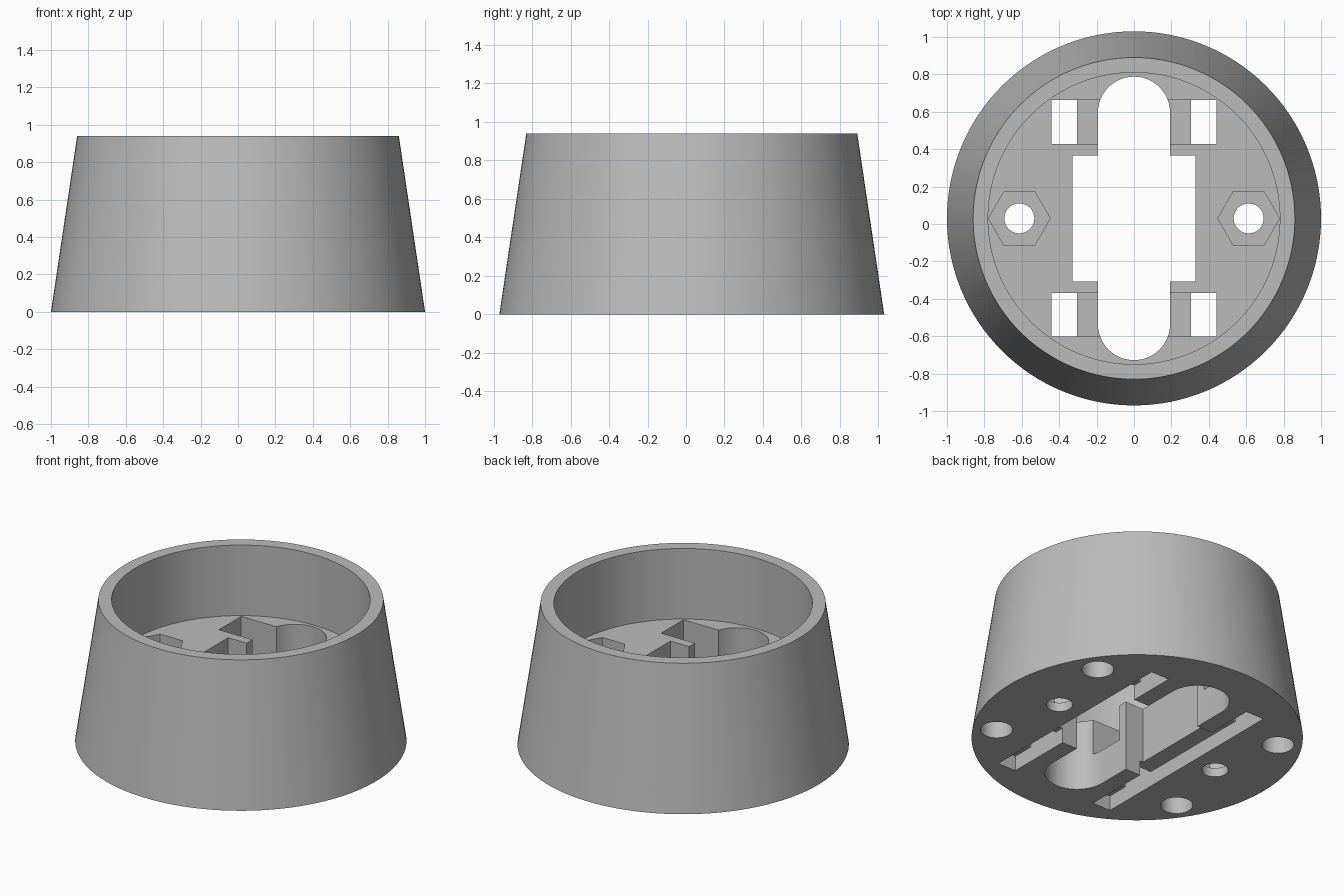
import bpy, math
from mathutils import Vector

old = bpy.data.objects.get("Cube")
if old:
    bpy.data.objects.remove(old, do_unlink=True)

CY = 0.03            # centre line of the round body
HEIGHT, FLOOR = 0.94, 0.47

grey = bpy.data.materials.new("plain_grey")
grey.use_nodes = True
COLOUR = (0.5, 0.5, 0.5, 1)
grey.diffuse_color = COLOUR
grey.node_tree.nodes["Principled BSDF"].inputs["Base Color"].default_value = COLOUR


def prism(name, outline, direction):
    """Extrude a closed planar outline along a direction."""
    n = len(outline)
    verts = [Vector(p) for p in outline]
    verts += [v + Vector(direction) for v in verts]
    faces = [tuple(range(n))[::-1], tuple(range(n, 2 * n))]
    faces += [(i, (i + 1) % n, (i + 1) % n + n, i + n) for i in range(n)]
    mesh = bpy.data.meshes.new(name)
    mesh.from_pydata(verts, [], faces)
    ob = bpy.data.objects.new(name, mesh)
    bpy.context.collection.objects.link(ob)
    return ob


def box(name, x0, x1, y0, y1, z0, z1):
    outline = [(x0, CY + y0, z0), (x1, CY + y0, z0), (x1, CY + y1, z0), (x0, CY + y1, z0)]
    return prism(name, outline, (0, 0, z1 - z0))


def cylinder(name, x, y, r, z0, z1, sides=48, top_r=None):
    bpy.ops.mesh.primitive_cone_add(vertices=sides, radius1=r, radius2=r if top_r is None else top_r,
                                    depth=z1 - z0, location=(x, CY + y, (z0 + z1) / 2))
    ob = bpy.context.object
    ob.name = name
    return ob


# Tapered round body
body = cylinder("tapered_base", 0, 0, 1, 0, HEIGHT, 128, 0.86)
body.data.materials.append(grey)

# Upper cavity
cutters = [cylinder("cavity", 0, 0, 0.78, FLOOR, 1.2, 128)]

# Flat on the back, leaning in toward the rim
profile = [(0.95, -0.1), (0.95, 0.28), (0.885, 1.0), (1.3, 1.0), (1.3, -0.1)]
cutters.append(prism("back_flat", [(-0.33, y, z) for y, z in profile], (0.66, 0, 0)))

# Central opening: rectangle crossed by a round-ended slot
cutters.append(box("centre_opening", -0.33, 0.33, -0.337, 0.337, -0.1, 0.6))
R, END = 0.193, 0.565
arc = [math.pi * i / 24 for i in range(25)]
outline = [(R * math.cos(a), CY + END + R * math.sin(a), -0.11) for a in arc]
outline += [(-R * math.cos(a), CY - END - R * math.sin(a), -0.11) for a in arc]
cutters.append(prism("round_ended_slot", outline, (0, 0, 0.72)))

# Cross recesses in the floor, front and back
for s in (-1, 1):
    y0, y1 = sorted((s * 0.398, s * 0.632))
    cutters.append(box("cross_recess", -0.44, 0.44, y0, y1, 0.23, 0.62))

for sx in (-1, 1):
    # Long groove underneath, with through windows into the recesses
    x0, x1 = sorted((sx * 0.306, sx * 0.44))
    cutters.append(box("under_groove", x0, x1, -0.78, 0.66, -0.12, 0.1))
    for sy in (-1, 1):
        y0, y1 = sorted((sy * 0.398, sy * 0.632))
        cutters.append(box("window", x0, x1, y0, y1, -0.13, 0.4))
        # Blind round foot sockets
        cutters.append(cylinder("foot_socket", sx * 0.71, sy * 0.475, 0.097, -0.1, 0.2))
    # Bolt hole with hexagonal nut pocket
    cutters.append(cylinder("bolt_hole", sx * 0.613, 0, 0.08, -0.1, 0.3))
    pocket = cylinder("nut_pocket", sx * 0.613, 0, 0.165, 0.06, 0.61, 6)
    pocket.rotation_euler.z = math.pi / 6
    cutters.append(pocket)

# Cut everything out of the body
for c in cutters:
    mod = body.modifiers.new(c.name, 'BOOLEAN')
    mod.operation, mod.solver, mod.object = 'DIFFERENCE', 'EXACT', c
bpy.context.view_layer.update()
bpy.ops.object.select_all(action='DESELECT')
body.select_set(True)
bpy.context.view_layer.objects.active = body
for mod in list(body.modifiers):
    bpy.ops.object.modifier_apply(modifier=mod.name)
for c in cutters:
    bpy.data.objects.remove(c, do_unlink=True)

bpy.ops.object.shade_smooth_by_angle(angle=math.radians(20))
